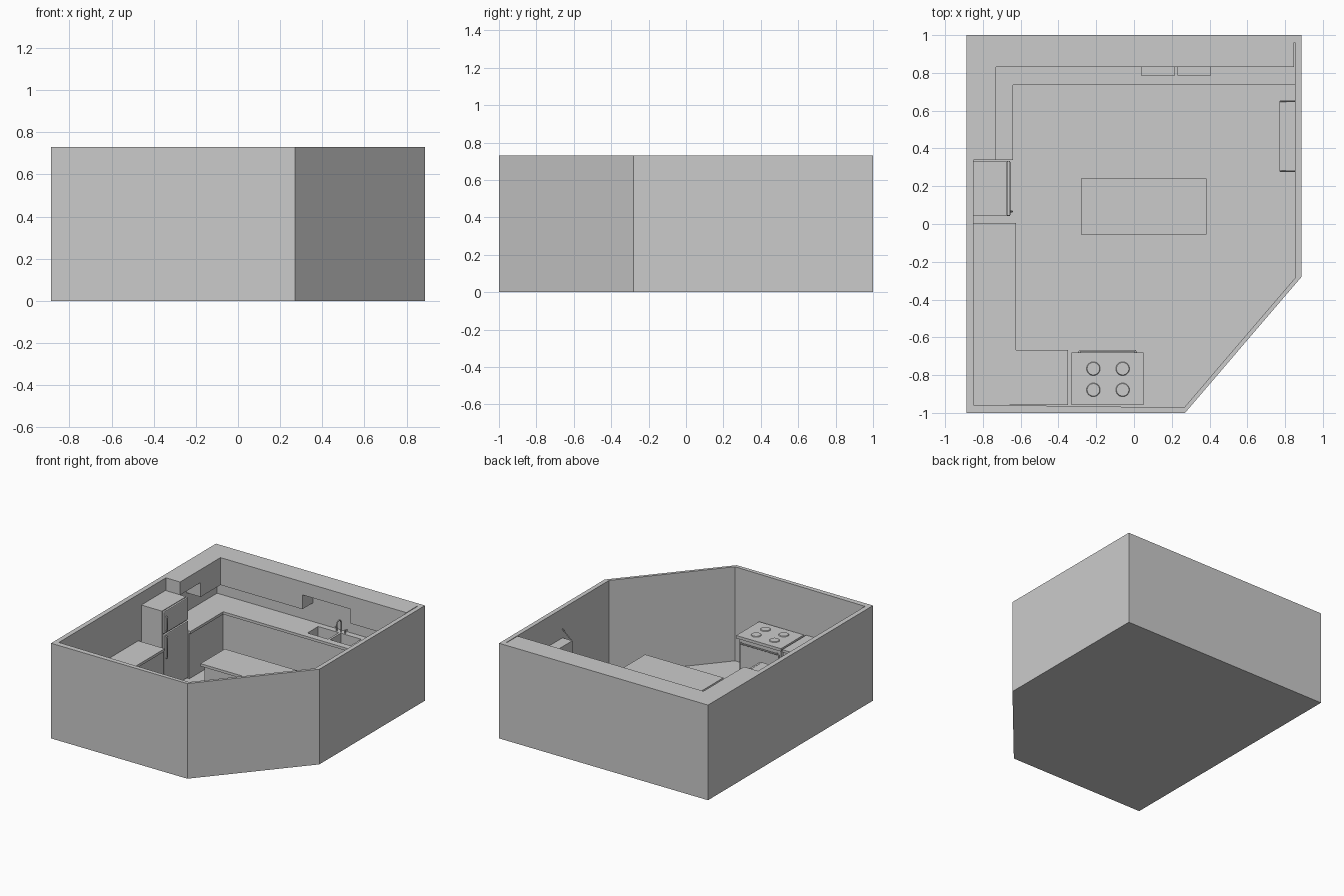
import bpy, bmesh, math
from mathutils import Vector

if "Cube" in bpy.data.objects:
    bpy.data.objects.remove(bpy.data.objects["Cube"])


def finish(name, bm):
    bmesh.ops.recalc_face_normals(bm, faces=bm.faces)
    me = bpy.data.meshes.new(name)
    bm.to_mesh(me)
    bm.free()
    ob = bpy.data.objects.new(name, me)
    bpy.context.collection.objects.link(ob)
    return ob


def prism(name, pts, z0, z1):
    bm = bmesh.new()
    f = bm.faces.new([bm.verts.new((x, y, z0)) for x, y in pts])
    ext = bmesh.ops.extrude_face_region(bm, geom=[f])
    for v in ext['geom']:
        if isinstance(v, bmesh.types.BMVert):
            v.co.z = z1
    return finish(name, bm)


def box(name, x0, x1, y0, y1, z0, z1, bevel=0):
    ob = prism(name, [(x0, y0), (x1, y0), (x1, y1), (x0, y1)], z0, z1)
    if bevel:
        m = ob.modifiers.new("Bevel", 'BEVEL')
        m.width, m.segments = bevel, 2
    return ob


def tube(name, pts, r):
    cu = bpy.data.curves.new(name, 'CURVE')
    cu.dimensions = '3D'
    cu.bevel_depth, cu.bevel_resolution, cu.use_fill_caps = r, 2, True
    sp = cu.splines.new('POLY')
    sp.points.add(len(pts) - 1)
    for p, c in zip(sp.points, pts):
        p.co = (*c, 1)
    ob = bpy.data.objects.new(name, cu)
    bpy.context.collection.objects.link(ob)
    return ob


H = 0.73      # wall height
TOP = 0.375   # worktop height

# Room shell: wall ring with a cut-off corner, and the floor
outer = [(-.887, -1), (.27, -1), (.887, -.28), (.887, 1), (-.887, 1)]
inner = [(-.85, -.957), (.265, -.972), (.853, -.285), (.853, .96), (-.85, .96)]
prism("floor", outer, 0, 0.008)
bm = bmesh.new()
loops = [[bm.verts.new((x, y, z)) for x, y in ring]
         for ring, z in ((outer, 0), (outer, H), (inner, H), (inner, 0))]
for a, b in zip(loops, loops[1:] + loops[:1]):
    for i in range(5):
        j = (i + 1) % 5
        bm.faces.new((a[i], a[j], b[j], b[i]))
finish("walls", bm)


# L-shaped base units: body slightly inset under the worktop
def l_unit(name, pts, inset_pts):
    body = prism(name + "_cabinet", inset_pts, 0.008, TOP - .02)
    top = prism(name + "_worktop", pts, TOP - .02, TOP)
    return body, top


def back_l(d):
    return [(-.85, .34), (-.64 - d, .34), (-.64 - d, .735 + d),
            (.853, .735 + d), (.853, .96), (-.85, .96)]


def front_l(d):
    return [(-.85, -.957), (-.35, -.957), (-.35, -.667 - d), (-.625 - d, -.667 - d),
            (-.625 - d, .005), (-.85, .005)]


back_parts = l_unit("back", back_l(0), back_l(.012))
l_unit("front", front_l(0), front_l(.012))

# Double sink cut into the back unit
for n, (x0, x1) in enumerate([(.04, .215), (.232, .405)]):
    cutter = box(f"sink_cutter_{n + 1}", x0, x1, .785, .915, TOP - .08, TOP + .05)
    cutter.hide_render = True
    cutter.hide_set(True)
    for part in back_parts:
        m = part.modifiers.new("Basin", 'BOOLEAN')
        m.object, m.operation, m.solver = cutter, 'DIFFERENCE', 'EXACT'

# Gooseneck tap with two handles
arc = [(.223, .905 + .025 * math.cos(a), TOP + .075 + .025 * math.sin(a))
       for a in [math.pi * k / 10 for k in range(11)]]
tube("tap_spout", [(.223, .93, TOP)] + arc + [(.223, .88, TOP + .055)], .005)
for s in (-1, 1):
    x = .223 + s * .035
    tube("tap_handle", [(x, .93, TOP), (x, .93, TOP + .025), (x + s * .015, .93, TOP + .03)], .005)

# Wall cabinets: full-height runs, and shallow ones over the sink and fridge side
UP, SHORT = .52, .63
prism("wall_cabinet_corner", [(-.85, .59), (-.73, .59), (-.73, .83), (-.034, .83),
                              (-.034, .96), (-.85, .96)], UP, H)
box("wall_cabinet_right", .374, .848, .83, .96, UP, H)
box("wall_cabinet_over_sink", -.034, .374, .83, .96, SHORT, H)
box("wall_cabinet_short_left", -.85, -.73, .34, .59, SHORT, H)

# Fridge with two doors and bar handles
box("fridge_body", -.85, -.675, .042, .334, .008, .635)
for name, z0, z1, h0, h1 in (("fridge_door", .02, .455, .27, .44),
                             ("freezer_door", .465, .635, .48, .59)):
    box(name, -.673, -.655, .042, .334, z0, z1, .006)
    tube(name + "_handle", [(-.657, .066, h0), (-.645, .066, h0 + .008),
                            (-.645, .066, h1 - .008), (-.657, .066, h1)], .005)

# Stove: body, oven door, hob slab, burners and handle
box("stove_body", -.315, .035, -.955, -.70, .008, .355)
box("oven_door", -.305, .025, -.70, -.688, .07, .31)
box("hob", -.33, .05, -.957, -.68, .35, .372)
tube("oven_handle", [(-.295, -.69, .32), (-.285, -.671, .325),
                     (.005, -.671, .325), (.015, -.69, .32)], .006)
for x in (-.215, -.06):
    for y in (-.766, -.878):
        bm = bmesh.new()
        bmesh.ops.create_cone(bm, cap_ends=True, segments=24, radius1=.037,
                              radius2=.033, depth=.006)
        bmesh.ops.translate(bm, verts=bm.verts, vec=Vector((x, y, .374)))
        finish("burner", bm)

# Island
box("island_base", -.26, .365, -.035, .22, .008, TOP - .02)
box("island_worktop", -.28, .385, -.055, .24, TOP - .02, TOP)

# Wall-hung unit on the right wall with slanted stays
box("wall_unit", .77, .853, .278, .652, .38, .505)
for y in (.28, .65):
    tube("wall_unit_stay", [(.775, y, .505), (.853, y, .575)], .004)
